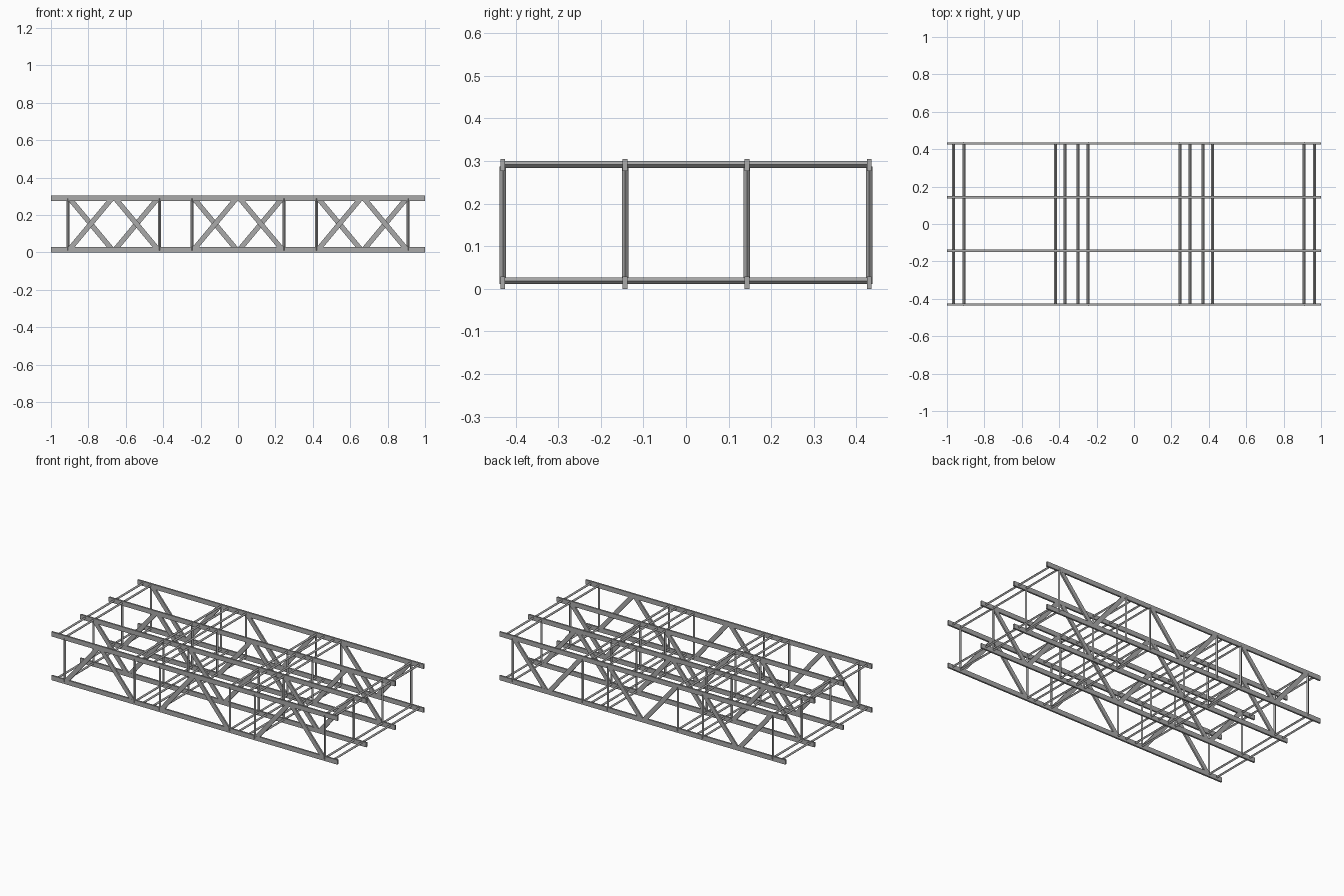
import bpy, math
from mathutils import Vector, Matrix

if "Cube" in bpy.data.objects:
    bpy.data.objects.remove(bpy.data.objects["Cube"])

steel = bpy.data.materials.new("steel_grey")
steel.diffuse_color = (0.4, 0.4, 0.4, 1)
steel.use_nodes = True
steel.node_tree.nodes["Principled BSDF"].inputs["Base Color"].default_value = steel.diffuse_color

FRAMES = (-0.43, -0.143, 0.143, 0.43)     # y of the four trusses
BAYS = ((-0.91, -0.42), (-0.245, 0.245), (0.42, 0.91))
Z_LOW, Z_HIGH = 0.0145, 0.2905            # chord centre heights
CHORD_H, CHORD_W = 0.029, 0.011
ROD = 0.0078                              # corner radius of the square rods


def finish(ob, name):
    ob.name = name
    ob.data.materials.append(steel)
    return ob


def flat_bar(name, a, b, height, width):
    """Rectangular bar between two points lying in one x-z plane."""
    a, b = Vector(a), Vector(b)
    d = b - a
    bpy.ops.mesh.primitive_cube_add(size=1)
    ob = finish(bpy.context.object, name)
    ob.data.transform(Matrix.Diagonal((d.length, width, height, 1)))
    ob.rotation_euler = (0, -math.atan2(d.z, d.x), 0)
    ob.location = (a + b) / 2


def rod(name, a, b):
    """Square rod set on edge between two points."""
    a, b = Vector(a), Vector(b)
    d = b - a
    bpy.ops.mesh.primitive_cylinder_add(vertices=4, radius=ROD, depth=d.length)
    ob = finish(bpy.context.object, name)
    ob.rotation_euler = (-math.pi / 2, 0, 0) if abs(d.y) > abs(d.z) else (0, 0, 0)
    ob.location = (a + b) / 2


for i, y in enumerate(FRAMES):
    # long top and bottom chords
    for z, label in ((Z_LOW, "bottom_chord"), (Z_HIGH, "top_chord")):
        flat_bar(label, (-1, y, z), (1, y, z), CHORD_H, CHORD_W)
    # posts and diagonals, peaks and valleys alternating between trusses
    for x0, x1 in BAYS:
        mid = (x0 + x1) / 2
        for x in (x0, x1):
            rod("post", (x, y, 0.011), (x, y, 0.287))
        z_out, z_mid = (0.02, 0.285) if i % 2 == 0 else (0.285, 0.02)
        flat_bar("diagonal", (x0 + 0.012, y, z_out), (mid - 0.012, y, z_mid), 0.027, 0.0105)
        flat_bar("diagonal", (mid + 0.012, y, z_mid), (x1 - 0.012, y, z_out), 0.027, 0.0105)

# paired cross rods tying the trusses together
for x in (0.245, 0.30, 0.37, 0.42, 0.91, 0.965):
    for side in (-1, 1):
        for z in (0.0185, 0.2915):
            rod("cross_rod", (side * x, -0.43, z), (side * x, 0.43, z))
